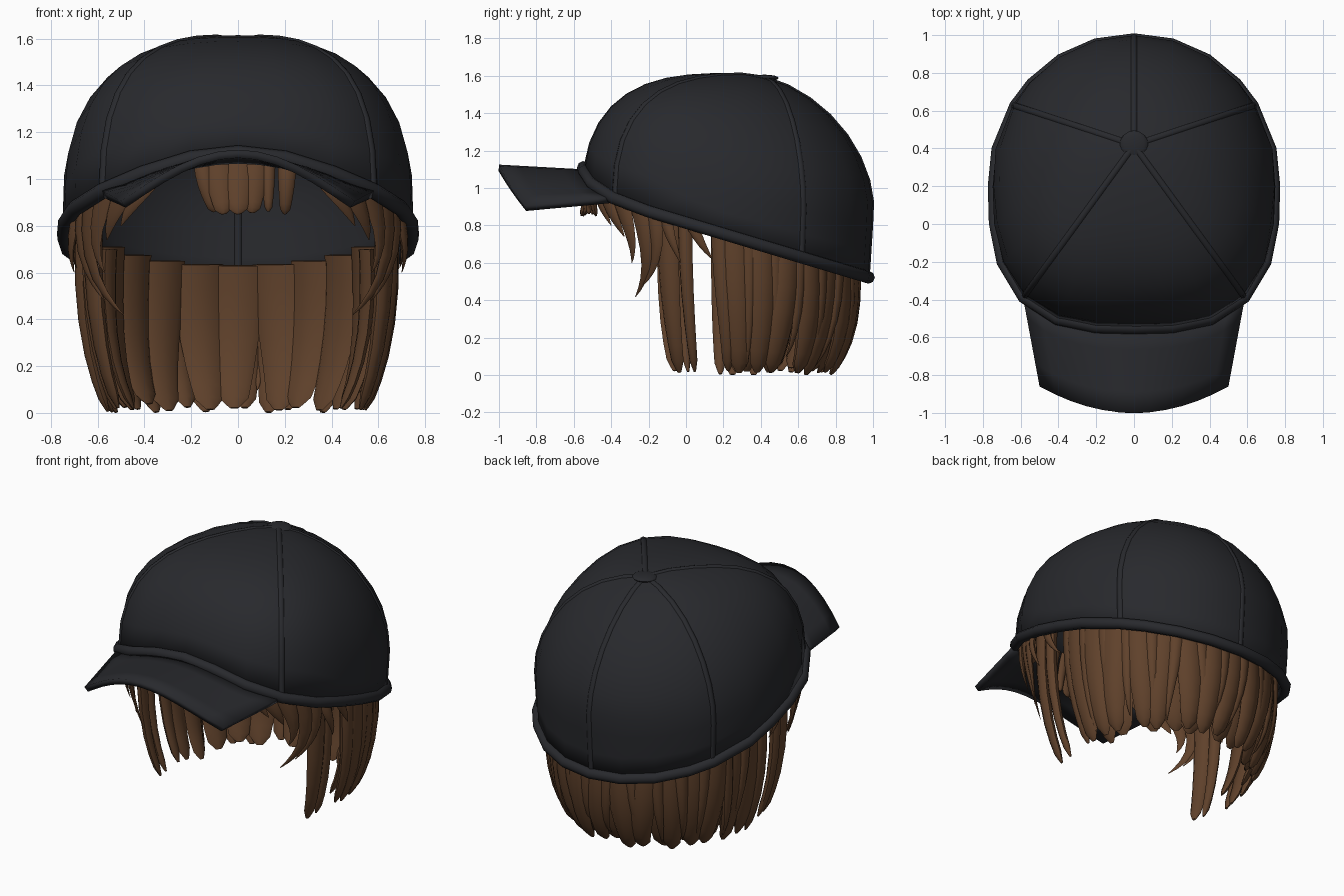
import bpy, bmesh, random
from math import sin, cos, pi, radians, tanh
from mathutils import Vector as V

if "Cube" in bpy.data.objects:
    bpy.data.objects.remove(bpy.data.objects["Cube"])

random.seed(4)


def material(name, rgb):
    m = bpy.data.materials.new(name)
    m.diffuse_color = (*rgb, 1)
    m.use_nodes = True
    m.node_tree.nodes["Principled BSDF"].inputs["Base Color"].default_value = m.diffuse_color
    return m


CLOTH = material("dark_cloth", (0.021, 0.022, 0.026))
HAIR = material("brown_hair", (0.115, 0.053, 0.024))


def add(name, data, mat):
    ob = bpy.data.objects.new(name, data)
    bpy.context.collection.objects.link(ob)
    data.materials.append(mat)
    return ob


def from_bmesh(name, bm, mat, smooth=50):
    bmesh.ops.recalc_face_normals(bm, faces=bm.faces)
    me = bpy.data.meshes.new(name)
    bm.to_mesh(me)
    bm.free()
    ob = add(name, me, mat)
    bpy.context.view_layer.objects.active = ob
    ob.select_set(True)
    bpy.ops.object.shade_smooth_by_angle(angle=radians(smooth))
    ob.select_set(False)
    return ob


def tube(name, pts, radius, cyclic=False):
    cu = bpy.data.curves.new(name, 'CURVE')
    cu.dimensions = '3D'
    cu.bevel_depth = radius
    cu.bevel_resolution = 2
    sp = cu.splines.new('POLY')
    sp.points.add(len(pts) - 1)
    for p, co in zip(sp.points, pts):
        p.co = (*co, 1)
    sp.use_cyclic_u = cyclic
    sp.use_smooth = True
    return add(name, cu, CLOTH)


# Cap surface: superellipsoid, squarer at the front, with panels meeting at y = 0.42
def power(y):
    return 2.4 - 0.35 * tanh((y - 0.2) / 0.3)


def spread(x, y):
    n = power(y)
    return abs(x / 0.75) ** n + abs((y - 0.2) / (0.80 if y > 0.2 else 0.76)) ** n


def edge(a):
    lo, hi = 0, 1.3
    for _ in range(40):
        r = (lo + hi) / 2
        if spread(r * sin(a), 0.2 + r * cos(a)) < 1:
            lo = r
        else:
            hi = r
    return V((lo * sin(a), 0.2 + lo * cos(a), 0.9))


def dome(a, u):
    e = edge(a)
    s = sin(min(u, 1) * pi / 2)
    x, y = e.x * s, 0.42 + (e.y - 0.42) * s
    if u <= 1:
        bulge = 0.47 + 0.09 * tanh((y - 0.2) / 0.3)
        return V((x, y, 0.9 + 0.715 * max(0, 1 - spread(x, y)) ** bulge))
    k = 1 - 0.08 * (u - 1)
    return V((x * k, 0.2 + (y - 0.2) * k, 1.9 - u))


def rim_z(x, y):
    side = 0.815 - 0.3 * y
    arch = 0.93 + 0.18 * cos(min(1, abs(x) / 0.62) * pi / 2)
    return max(side, arch) if y < -0.3 else side


def meridian(a, rows=10):
    lo, hi = 0.3, 1.8
    for _ in range(30):
        u = (lo + hi) / 2
        p = dome(a, u)
        if p.z > rim_z(p.x, p.y):
            lo = u
        else:
            hi = u
    return [dome(a, lo * j / rows) for j in range(rows + 1)]


# Cap crown
angles = [15 * i for i in range(24)]
angles[4], angles[20] = 56, 304
lines = [meridian(radians(a)) for a in angles]
bm = bmesh.new()
apex = bm.verts.new(lines[0][0])
grid = [[bm.verts.new(p) for p in l[1:]] for l in lines]
for i in range(24):
    a, b = grid[i - 1], grid[i]
    bm.faces.new((apex, a[0], b[0]))
    for j in range(9):
        bm.faces.new((a[j], a[j + 1], b[j + 1], b[j]))
crown = from_bmesh("cap_crown", bm, CLOTH)
if crown.data.polygons[0].normal.z < 0:
    crown.data.flip_normals()
sol = crown.modifiers.new("thickness", 'SOLIDIFY')
sol.thickness = 0.025
sol.offset = -1

# Rolled rim, half-sunk panel seams and top button
tube("cap_rim", [l[-1] for l in lines], 0.034, True)
heart = V((0, 0.2, 0.9))
for i, a in enumerate((0, 56, 135, 225, 304)):
    tube(f"panel_seam_{i}", [p.lerp(heart, 0.018) for p in meridian(radians(a))], 0.021)
bm = bmesh.new()
bmesh.ops.create_uvsphere(bm, u_segments=16, v_segments=8, radius=1)
bmesh.ops.scale(bm, vec=(0.075, 0.075, 0.018), verts=bm.verts)
bmesh.ops.translate(bm, vec=(0, 0.42, 1.588), verts=bm.verts)
from_bmesh("cap_button", bm, CLOTH)

# Curved brim
bm = bmesh.new()
rows = []
for i in range(13):
    u = i / 6 - 1
    x = 0.59 * u
    y = 0.2 - 0.75 * (1 - abs(x / 0.75) ** 2.75) ** (1 / 2.75)
    inner = V((x, y, rim_z(x, -0.5) - 0.01))
    outer = V((0.5 * u, -1 + 0.14 * u * u, 0.905 + 0.22 * cos(u * pi / 2)))
    rows.append([bm.verts.new(inner.lerp(outer, j / 4)) for j in range(5)])
for a, b in zip(rows, rows[1:]):
    for j in range(4):
        bm.faces.new((a[j], a[j + 1], b[j + 1], b[j]))
brim = from_bmesh("cap_brim", bm, CLOTH)
if brim.data.polygons[0].normal.z < 0:
    brim.data.flip_normals()
sol = brim.modifiers.new("thickness", 'SOLIDIFY')
sol.thickness = 0.035
sol.offset = -1


# Hair lock: flattened tapering tube along a Bezier path
def lock(bm, pts, width, thick, out, pointed=False):
    def at(s):
        p = [V(q) for q in pts]
        while len(p) > 1:
            p = [a.lerp(b, s) for a, b in zip(p, p[1:])]
        return p[0]
    rings = []
    for s in (0, 0.15, 0.32, 0.5, 0.68, 0.82, 0.92, 0.975, 1):
        t = (at(min(1, s + 0.02)) - at(max(0, s - 0.02))).normalized()
        side = t.cross(out).normalized()
        face = side.cross(t)
        if pointed:
            k = max(0.04, (1 - s) ** 0.7)
        else:
            k = (1 - 0.52 * s * s) * max(0.35, min(1, (1 - s) / 0.07) ** 0.5)
        rings.append([bm.verts.new(at(s) + side * cos(q) * width / 2 * k
                                   + face * sin(q) * thick / 2 * k)
                      for q in (2 * pi * i / 8 for i in range(8))])
    for a, b in zip(rings, rings[1:]):
        for i in range(8):
            bm.faces.new((a[i - 1], a[i], b[i], b[i - 1]))
    bm.faces.new(rings[0])
    bm.faces.new(rings[-1])


def hanging_lock(bm, deg, k, top, width, thick, tip_z, pointed=False):
    a = radians(deg)
    e = edge(a) - V((0, 0.2, 0))
    sway = radians(random.uniform(-4, 4))
    f = edge(a + sway) - V((0, 0.2, 0))

    def at(v, s, z):
        return (v.x * s, 0.2 + v.y * s, z)
    lock(bm, [at(e, k, top), at(e, k + 0.02, top * 0.66), at(f, k, top * 0.3),
              at(f, k - 0.14, tip_z)], width, thick, V((sin(a), cos(a), 0)), pointed)


# Outer hair around the back and sides
bm = bmesh.new()
outer = [(d, 0.17) for d in range(-84, 85, 12)]
outer += [(s * d, w) for s in (1, -1) for d, w in ((91, 0.11), (108, 0.08), (115.5, 0.13))]
for d, w in outer:
    e = edge(radians(d))
    hanging_lock(bm, d, 0.865 + random.uniform(-0.015, 0.015), rim_z(e.x, e.y) + 0.06,
                 w, 0.07, random.uniform(0.0, 0.03))
for d in range(-78, 79, 12):
    e = edge(radians(d))
    hanging_lock(bm, d, 0.89, rim_z(e.x, e.y) + 0.05, 0.09, 0.05,
                 random.uniform(0.03, 0.10), True)
from_bmesh("outer_hair", bm, HAIR)

# Inner hair layer with stepped tops
bm = bmesh.new()
for d in range(-60, 61, 15):
    hanging_lock(bm, d, 0.81, 0.63 + 0.08 * (abs(d) / 60) ** 2, 0.22, 0.06,
                 random.uniform(0.01, 0.04))
for d in (-78, 78):
    hanging_lock(bm, d, 0.74, 0.70, 0.16, 0.06, 0.02)
from_bmesh("inner_hair", bm, HAIR)

# Side fringe sweeping back under the brim, mirrored
sweeps = [
    (0.13, [(0.33, -0.45, 1.08), (0.40, -0.48, 0.96), (0.46, -0.45, 0.90), (0.50, -0.40, 0.80)]),
    (0.14, [(0.43, -0.43, 1.06), (0.50, -0.43, 0.92), (0.55, -0.38, 0.84), (0.56, -0.33, 0.74)]),
    (0.13, [(0.54, -0.36, 1.00), (0.60, -0.33, 0.85), (0.64, -0.27, 0.72), (0.57, -0.29, 0.60)]),
    (0.13, [(0.61, -0.26, 0.98), (0.66, -0.22, 0.75), (0.66, -0.17, 0.58), (0.49, -0.27, 0.42)]),
    (0.11, [(0.64, -0.18, 0.95), (0.70, -0.16, 0.75), (0.67, -0.12, 0.62), (0.57, -0.23, 0.48)]),
    (0.09, [(0.66, -0.10, 0.92), (0.71, -0.12, 0.78), (0.73, -0.06, 0.70), (0.70, -0.03, 0.60)]),
    (0.09, [(0.67, 0.02, 0.88), (0.71, 0.03, 0.78), (0.72, 0.08, 0.70), (0.69, 0.14, 0.62)]),
]
bm = bmesh.new()
for sx in (1, -1):
    for w, pts in sweeps:
        pts = [(x * sx, y, z) for x, y, z in pts]
        x, y, _ = pts[1]
        lock(bm, pts, w, 0.05, V((x, y - 0.2, 0)).normalized(), True)
from_bmesh("side_fringe", bm, HAIR)

# Short front fringe
bm = bmesh.new()
for x, w, tip, y, z in ((-0.15, 0.08, -0.10, -0.50, 0.86), (-0.08, 0.13, -0.06, -0.55, 0.85),
                        (0.0, 0.14, 0.0, -0.56, 0.85), (0.07, 0.12, 0.06, -0.54, 0.855),
                        (0.13, 0.06, 0.13, -0.52, 0.86), (0.21, 0.08, 0.20, -0.48, 0.85)):
    lock(bm, [(x, -0.47, 1.09), (x, -0.52, 0.98), (tip, y, z)], w, 0.05, V((0, -1, 0)))
from_bmesh("front_fringe", bm, HAIR)
